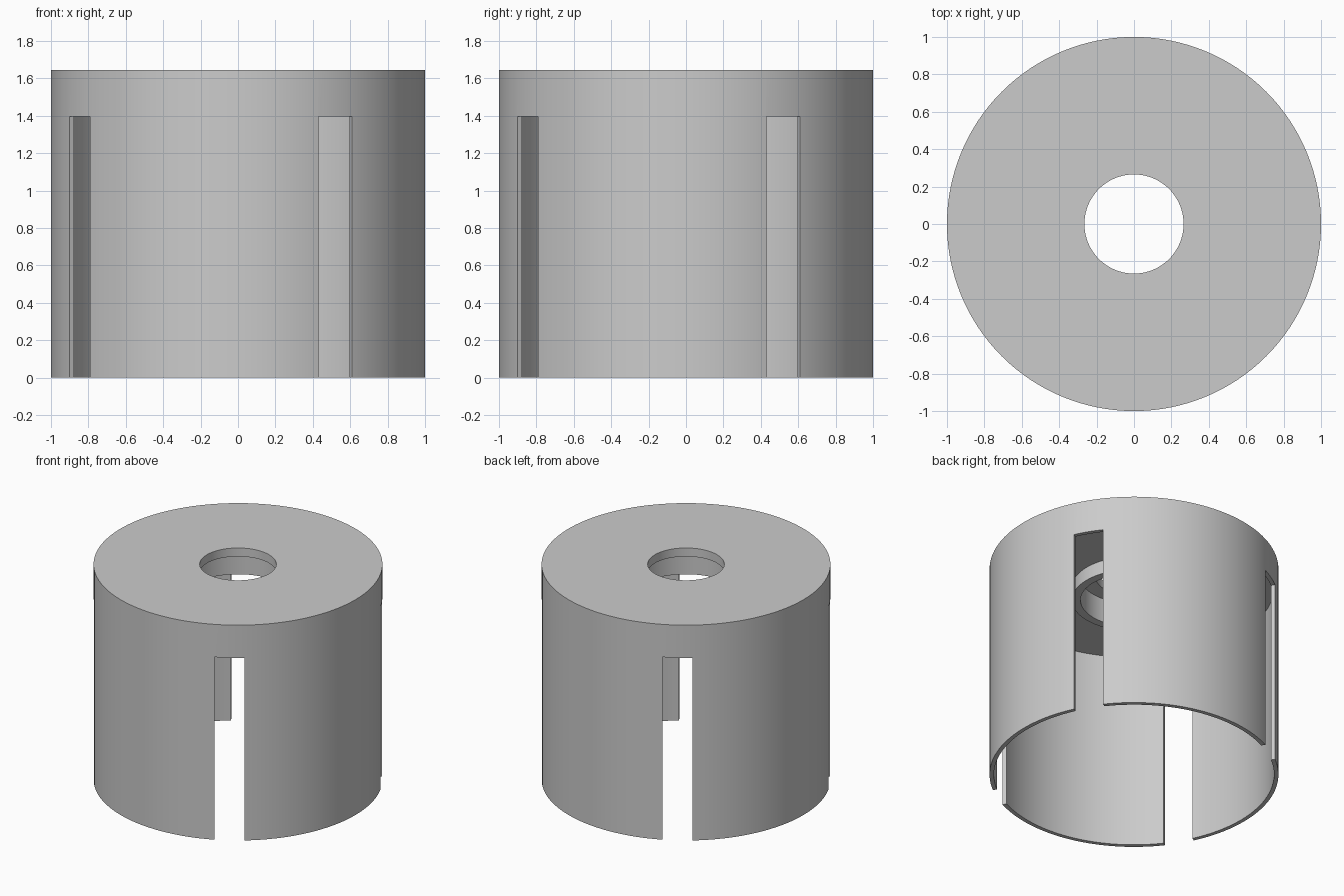
import bpy, bmesh, math
from mathutils import Matrix, Vector

if "Cube" in bpy.data.objects:
    bpy.data.objects.remove(bpy.data.objects["Cube"], do_unlink=True)

HEIGHT = 1.645
SLOT_TOP = 1.395
SIDES = 128

grey = bpy.data.materials.new("plain grey")
grey.use_nodes = True
colour = (0.6, 0.6, 0.6, 1)
grey.diffuse_color = colour
grey.node_tree.nodes["Principled BSDF"].inputs["Base Color"].default_value = colour


def make_object(name, bm):
    bmesh.ops.recalc_face_normals(bm, faces=bm.faces)
    mesh = bpy.data.meshes.new(name)
    bm.to_mesh(mesh)
    bm.free()
    obj = bpy.data.objects.new(name, mesh)
    bpy.context.collection.objects.link(obj)
    return obj


def lathe(name, profile):
    """Closed (radius, height) profile turned around the z axis."""
    bm = bmesh.new()
    rings = []
    for i in range(SIDES):
        a = math.tau * i / SIDES
        rings.append([bm.verts.new((r * math.cos(a), r * math.sin(a), z))
                      for r, z in profile])
    n = len(profile)
    for i in range(SIDES):
        here, there = rings[i], rings[(i + 1) % SIDES]
        for j in range(n):
            k = (j + 1) % n
            bm.faces.new((here[j], there[j], there[k], here[k]))
    return make_object(name, bm)


# Cap: thin skirt, thick top, and a hanging boss with a stepped bore
cap = lathe("slotted_cap", [
    (1.0, 0), (1.0, HEIGHT), (0.265, HEIGHT), (0.265, HEIGHT - 0.065),
    (0.37, HEIGHT - 0.065), (0.37, SLOT_TOP), (0.43, SLOT_TOP),
    (0.43, HEIGHT - 0.148), (0.97, HEIGHT - 0.148), (0.97, 0)])
cap.data.materials.append(grey)

# Four straight slots open at the bottom of the skirt
bm = bmesh.new()
for i in range(4):
    turn = Matrix.Rotation(math.radians(31.6 + 90 * i), 4, "Z")
    place = Matrix.Translation(Vector((0.95, 0, SLOT_TOP / 2 - 0.1)))
    size = Matrix.Diagonal((0.5, 0.211, SLOT_TOP + 0.2, 1))
    bmesh.ops.create_cube(bm, size=1, matrix=turn @ place @ size)
cutter = make_object("slot_cutter", bm)
cutter.hide_render = True

cut = cap.modifiers.new("slots", "BOOLEAN")
cut.operation = "DIFFERENCE"
cut.solver = "EXACT"
cut.object = cutter

bpy.ops.object.select_all(action="DESELECT")
cap.select_set(True)
bpy.context.view_layer.objects.active = cap
bpy.ops.object.modifier_apply(modifier=cut.name)
bpy.data.objects.remove(cutter, do_unlink=True)
bpy.ops.object.shade_smooth_by_angle(angle=math.radians(30))
